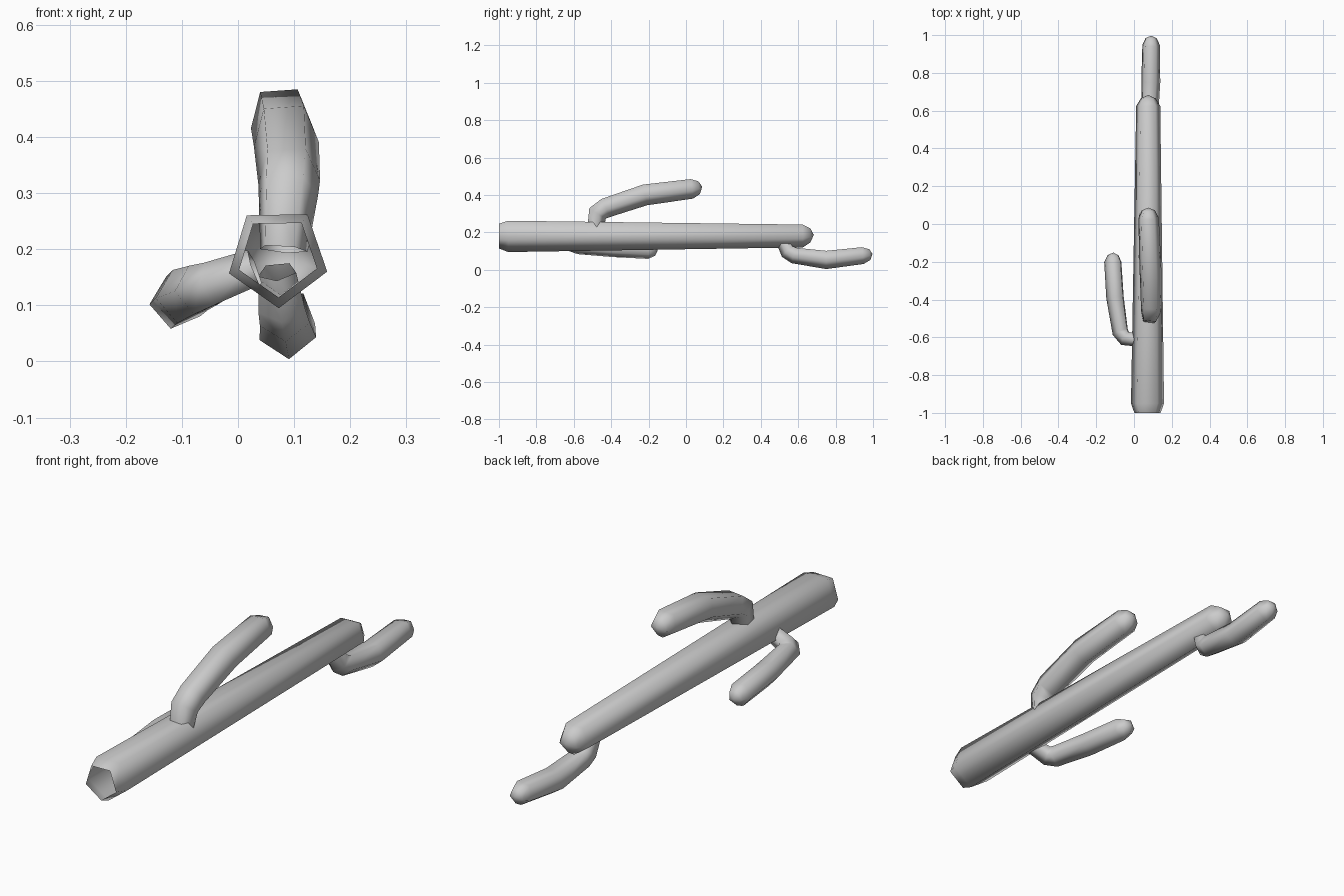
import bpy
import bmesh
from math import cos, sin, radians
from mathutils import Vector

old = bpy.data.objects.get("Cube")
if old:
    bpy.data.objects.remove(old, do_unlink=True)

SIDES = 5
FORWARD = Vector((0, 1, 0))

grey = bpy.data.materials.new("plain grey")
grey.use_nodes = True
colour = (0.6, 0.6, 0.6, 1)
grey.diffuse_color = colour
grey.node_tree.nodes["Principled BSDF"].inputs["Base Color"].default_value = colour


def stem(name, stations, turn=0):
    """Five-sided tube through (x, y, z, radius) stations: open root, domed tip."""
    points = [Vector(s[:3]) for s in stations]
    bm = bmesh.new()
    rings = []
    for i, (p, s) in enumerate(zip(points, stations)):
        into = (p - points[max(i - 1, 0)]).normalized()
        out = (points[min(i + 1, len(points) - 1)] - p).normalized()
        tilt = FORWARD.rotation_difference(into + out)
        ring = []
        for k in range(SIDES):
            a = radians(-90 + turn) + radians(360 / SIDES) * k
            ring.append(bm.verts.new(p + tilt @ Vector((cos(a), 0, sin(a))) * s[3]))
        rings.append(ring)
    # tube walls
    for a, b in zip(rings, rings[1:]):
        for k in range(SIDES):
            n = (k + 1) % SIDES
            bm.faces.new((a[k], b[k], b[n], a[n]))
    # shallow point closing the tip
    end = (points[-1] - points[-2]).normalized()
    apex = bm.verts.new(points[-1] + end * stations[-1][3] * 0.45)
    for k in range(SIDES):
        bm.faces.new((rings[-1][k], apex, rings[-1][(k + 1) % SIDES]))
    for f in bm.faces:
        f.smooth = True
    bm.normal_update()
    mesh = bpy.data.meshes.new(name)
    bm.to_mesh(mesh)
    bm.free()
    mesh.materials.append(grey)
    obj = bpy.data.objects.new(name, mesh)
    bpy.context.collection.objects.link(obj)
    return obj


# long tapering trunk, hollow at the cut end
stem("trunk", [
    (0.071, -1.0, 0.187, 0.073),
    (0.071, -0.95, 0.187, 0.092),
    (0.075, 0.625, 0.187, 0.067),
    (0.075, 0.665, 0.187, 0.041),
], turn=1)

# three bent arms
stem("upper_arm", [
    (0.08, -0.49, 0.20, 0.045),
    (0.088, -0.475, 0.305, 0.056),
    (0.09, -0.43, 0.335, 0.058),
    (0.085, -0.22, 0.405, 0.061),
    (0.076, 0.03, 0.437, 0.057),
    (0.075, 0.07, 0.442, 0.037),
], turn=4)

stem("side_arm", [
    (0.03, -0.615, 0.165, 0.036),
    (-0.045, -0.605, 0.137, 0.042),
    (-0.07, -0.57, 0.128, 0.046),
    (-0.097, -0.39, 0.117, 0.05),
    (-0.109, -0.20, 0.106, 0.049),
    (-0.109, -0.165, 0.105, 0.031),
], turn=-13)

stem("lower_arm", [
    (0.07, 0.515, 0.16, 0.036),
    (0.078, 0.545, 0.10, 0.044),
    (0.083, 0.58, 0.08, 0.047),
    (0.088, 0.75, 0.057, 0.053),
    (0.09, 0.945, 0.08, 0.049),
    (0.09, 0.983, 0.084, 0.031),
], turn=3)
